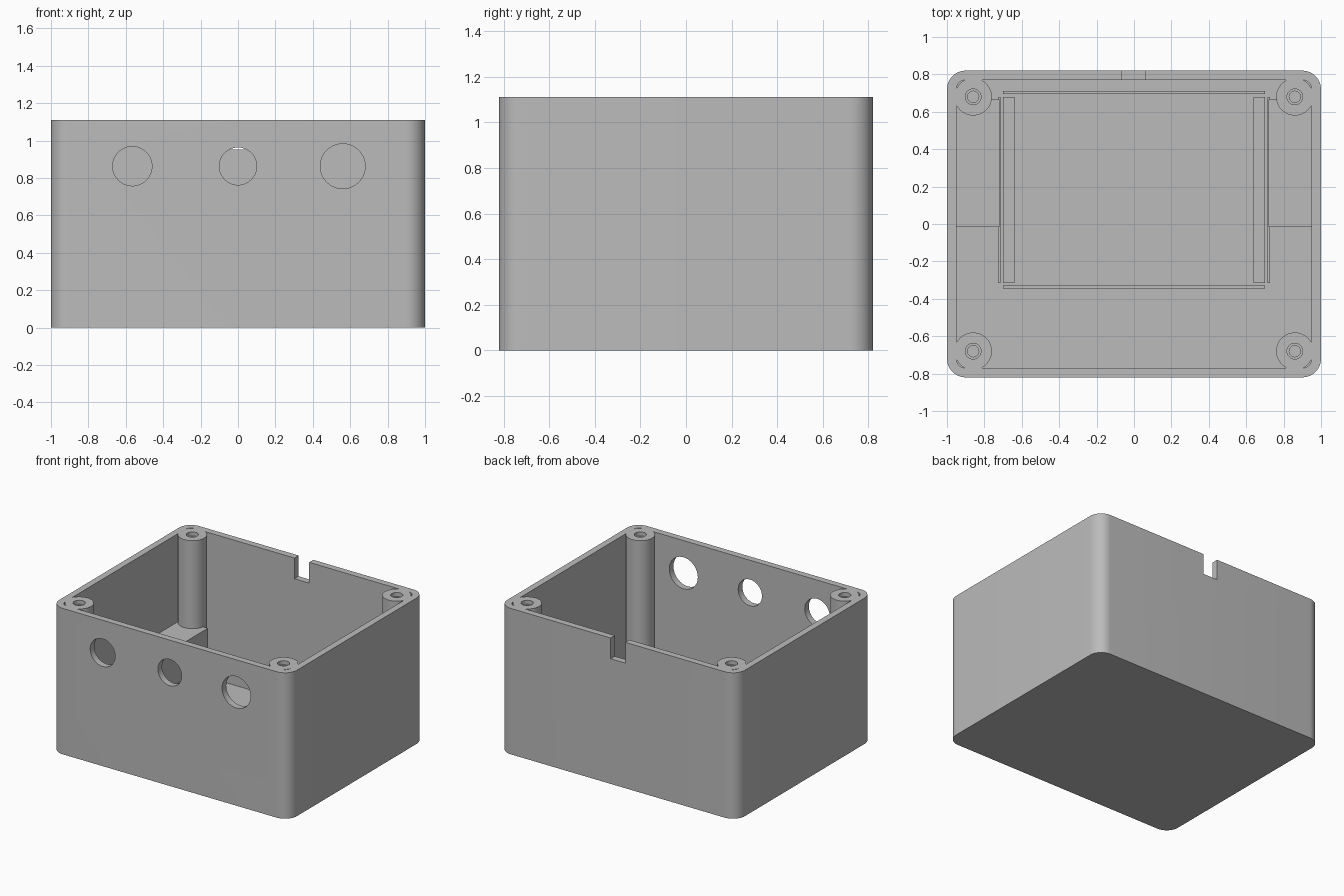
import bpy, bmesh, math
from mathutils import Matrix, Vector

if "Cube" in bpy.data.objects:
    bpy.data.objects.remove(bpy.data.objects["Cube"], do_unlink=True)

HALF_X, HALF_Y, HEIGHT = 1.0, 0.82, 1.11
WALL, FLOOR, RADIUS = 0.05, 0.05, 0.1
BOSS_X, BOSS_Y = 0.86, 0.68

grey = bpy.data.materials.new("matte grey plastic")
grey.use_nodes = True
colour = (0.5, 0.5, 0.5, 1)
grey.diffuse_color = colour
grey.node_tree.nodes["Principled BSDF"].inputs["Base Color"].default_value = colour


def finish(name, bm):
    bmesh.ops.recalc_face_normals(bm, faces=bm.faces)
    mesh = bpy.data.meshes.new(name)
    bm.to_mesh(mesh)
    bm.free()
    mesh.materials.append(grey)
    obj = bpy.data.objects.new(name, mesh)
    bpy.context.collection.objects.link(obj)
    return obj


def rounded_prism(name, hx, hy, r, z0, z1, steps=12):
    """Extrude a rounded rectangle from z0 to z1."""
    bm = bmesh.new()
    ring = []
    for i, (sx, sy) in enumerate([(1, 1), (-1, 1), (-1, -1), (1, -1)]):
        for k in range(steps + 1):
            a = math.pi / 2 * (i + k / steps)
            ring.append(bm.verts.new((sx * (hx - r) + r * math.cos(a),
                                      sy * (hy - r) + r * math.sin(a), z0)))
    face = bm.faces.new(ring)
    top = bmesh.ops.extrude_face_region(bm, geom=[face])["geom"]
    bmesh.ops.translate(bm, vec=(0, 0, z1 - z0),
                        verts=[v for v in top if isinstance(v, bmesh.types.BMVert)])
    return finish(name, bm)


def box(name, x0, x1, y0, y1, z0, z1):
    bm = bmesh.new()
    bmesh.ops.create_cube(bm, size=1)
    bmesh.ops.scale(bm, vec=(x1 - x0, y1 - y0, z1 - z0), verts=bm.verts)
    bmesh.ops.translate(bm, vec=((x0 + x1) / 2, (y0 + y1) / 2, (z0 + z1) / 2), verts=bm.verts)
    return finish(name, bm)


def cylinder(name, centre, r_low, r_high, depth, axis="Z"):
    bm = bmesh.new()
    turn = Matrix.Rotation(math.pi / 2, 4, "X") if axis == "Y" else Matrix()
    bmesh.ops.create_cone(bm, cap_ends=True, segments=48, radius1=r_low, radius2=r_high,
                          depth=depth, matrix=Matrix.Translation(Vector(centre)) @ turn)
    return finish(name, bm)


def cut(target, cutter):
    """Subtract the cutter and remove it."""
    cutter.hide_render = True
    mod = target.modifiers.new("cut", "BOOLEAN")
    mod.operation, mod.solver, mod.object = "DIFFERENCE", "EXACT", cutter
    bpy.context.view_layer.objects.active = target
    bpy.ops.object.modifier_apply(modifier=mod.name)
    bpy.data.objects.remove(cutter, do_unlink=True)


corners = [(sx * BOSS_X, sy * BOSS_Y) for sx in (-1, 1) for sy in (-1, 1)]

# Cavity shape, leaving the four corner screw posts standing
cavity = rounded_prism("cavity_cutter", HALF_X - WALL, HALF_Y - WALL, RADIUS - WALL,
                       FLOOR, HEIGHT + 0.1)
for x, y in corners:
    cut(cavity, cylinder("post_cutter", (x, y, 0.7), 0.1, 0.1, 1.6))

# Enclosure shell
shell = rounded_prism("enclosure_shell", HALF_X, HALF_Y, RADIUS, 0, HEIGHT)
cut(shell, cavity)

# Stepped screw holes in the posts
for x, y in corners:
    cut(shell, cylinder("screw_cutter", (x, y, HEIGHT), 0.03, 0.03, 0.6))
    cut(shell, cylinder("recess_cutter", (x, y, HEIGHT), 0.042, 0.042, 0.06))

# Three round openings in the front wall
for x, r in ((-0.565, 0.105), (0, 0.1), (0.56, 0.12)):
    cut(shell, cylinder("port_cutter", (x, -HALF_Y, 0.863), r, r, 0.3, "Y"))

# Cable notch in the back rim
cut(shell, box("notch_cutter", -0.063, 0.06, 0.7, 0.9, 0.952, 1.3))

bpy.ops.object.select_all(action="DESELECT")
shell.select_set(True)
bpy.context.view_layer.objects.active = shell
bpy.ops.object.shade_smooth_by_angle(angle=math.radians(30))

# Side shelves, board rails and thin guide walls, mirrored left and right
base = FLOOR - 0.01
for side, s in (("left", 1), ("right", -1)):
    def mirrored(name, x0, x1, y0, y1, z1):
        xs = sorted((s * x0, s * x1))
        box(f"{side}_{name}", xs[0], xs[1], y0, y1, base, z1)
    mirrored("shelf", 0.72, 0.96, -0.015, 0.665, 0.44)
    mirrored("guide_wall", 0.715, 0.728, -0.315, 0.68, 0.16)
    mirrored("board_rail", 0.64, 0.70, -0.315, 0.68, 0.1)

# Guide walls along the front and back of the board
box("back_guide_wall", -0.7, 0.7, 0.695, 0.71, base, 0.16)
box("front_guide_wall", -0.7, 0.7, -0.345, -0.328, base, 0.16)
